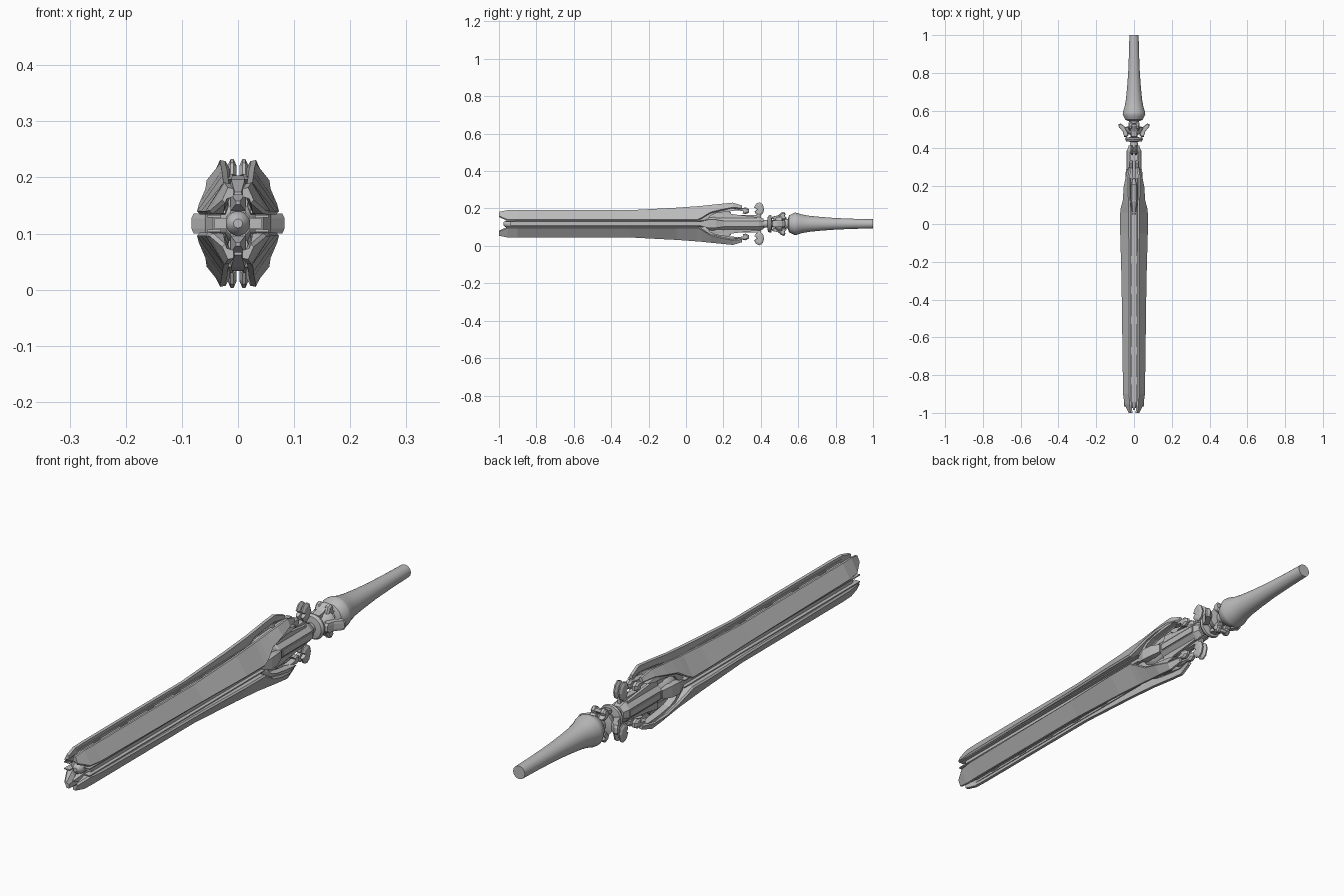
import bpy, bmesh, math
from mathutils import Vector

C = 0.118  # height of the long axis
grey = bpy.data.materials.new("steel grey")
grey.diffuse_color = (0.5, 0.5, 0.5, 1)


def loft(name, rings, flips=((1, 1),), smooth=False):
    """Skin closed rings of (x, y, height from axis); copy per (x, z) flip."""
    bm = bmesh.new()
    for fx, fz in flips:
        vs = [[bm.verts.new((x * fx, y, C + z * fz)) for x, y, z in r] for r in rings]
        n = len(rings[0])
        for a, b in zip(vs, vs[1:]):
            for i in range(n):
                j = (i + 1) % n
                bm.faces.new((a[i], a[j], b[j], b[i]))
        bm.faces.new(vs[0][::-1])
        bm.faces.new(vs[-1])
    bmesh.ops.recalc_face_normals(bm, faces=bm.faces)
    me = bpy.data.meshes.new(name)
    bm.to_mesh(me)
    bm.free()
    me.materials.append(grey)
    ob = bpy.data.objects.new(name, me)
    bpy.context.collection.objects.link(ob)
    if smooth:
        bpy.ops.object.select_all(action='DESELECT')
        ob.select_set(True)
        bpy.context.view_layer.objects.active = ob
        bpy.ops.object.shade_smooth_by_angle(angle=math.radians(35))
    return ob


def lathe(name, profile, n=24, sx=1.0, smooth=True):
    """Turn (y, radius) points about the long axis."""
    return loft(name, [[(r * sx * math.cos(2 * math.pi * (i + .5) / n), y,
                         r * math.sin(2 * math.pi * (i + .5) / n)) for i in range(n)]
                       for y, r in profile], smooth=smooth)


def bar(name, x0, x1, y0, y1, z0, z1, flips=((1, 1),)):
    return loft(name, [[(x0, y, z0), (x1, y, z0), (x1, y, z1), (x0, y, z1)]
                       for y in (y0, y1)], flips)


def side_plate(name, pts, x0, x1, flips, bevel=0.006):
    """Outline in (y, z), spanning x0..x1 with softened rims."""
    cy = sum(p[0] for p in pts) / len(pts)
    cz = sum(p[1] for p in pts) / len(pts)

    def ring(x, s):
        return [(x, cy + (y - cy) * s, cz + (z - cz) * s) for y, z in pts]
    return loft(name, [ring(x0, .7), ring(x0 + bevel, 1), ring(x1 - bevel, 1), ring(x1, .7)], flips)


QUAD = [(1, 1), (-1, 1), (1, -1), (-1, -1)]
VERT = [(1, 1), (1, -1)]
HORZ = [(1, 1), (-1, 1)]

# Four long blade panels: y, top x, top z, outer x, outer z, inner x, inner z
stations = [
    (-1.00, .018, .064, .028, .042, .020, .044),
    (-.955, .024, .073, .050, .023, .026, .018),
    (-.90, .026, .073, .058, .022, .030, .016),
    (-.30, .026, .073, .066, .022, .030, .016),
    (-.05, .028, .086, .073, .022, .032, .016),
    (.06, .029, .094, .073, .022, .034, .016),
    (.085, .029, .096, .070, .034, .034, .030),
    (.13, .030, .101, .058, .062, .036, .056),
    (.19, .032, .107, .056, .077, .036, .068),
    (.25, .032, .113, .044, .088, .026, .078),
    (.30, .024, .098, .030, .084, .020, .078),
]
panel = []
for y, tx, tz, ox, oz, ix, iz in stations:
    panel.append([(tx - .010, y, tz - .002), (tx, y, tz), (ox, y, oz),
                  (ox - .005, y, oz - .006), (ix, y, iz), (tx - .010, y, max(tz - .025, iz + .004))])
loft("blade_panel", panel, QUAD)

# Core with recessed channel floors and rails
lathe("core_rod", [(-.975, .008), (-.965, .018), (-.95, .022), (.2, .022)], 16)
bar("channel_floor_side", -.042, .042, -.94, .09, -.010, .010)
bar("channel_floor_top", -.013, .013, -.94, .20, -.052, .052)
bar("side_rail", .030, .054, -.965, .085, .011, .015, QUAD)
bar("top_rail", .013, .017, -.95, .24, .030, .060, QUAD)
loft("core_tip", [[(-.004, -.985, .034), (.004, -.985, .034), (.004, -.985, .040), (-.004, -.985, .040)],
                  [(-.013, -.94, .022), (.013, -.94, .022), (.013, -.94, .052), (-.013, -.94, .052)]], VERT)

# Slots along the top channels
for k in range(5):
    y = -.85 + .16 * k
    bar("channel_slot_%d" % k, .009, .013, y, y + .04, .052, .055, QUAD)

# Raised spine at the back of the top channels
loft("channel_spine", [[(-w, y, .04), (w, y, .04), (w * .6, y, z), (-w * .6, y, z)]
                       for y, w, z in ((.05, .010, .056), (.12, .020, .078), (.21, .018, .085), (.24, .01, .06))], VERT)

# Socket where the blades meet the hub
lathe("socket_ring", [(.09, .024), (.11, .038), (.15, .040), (.17, .034), (.20, .034)], 16)
loft("socket_clip", [[(.03, y, -h), (x, y, -h), (x, y, h), (.03, y, h)]
                     for y, x, h in ((.08, .045, .012), (.12, .058, .022), (.16, .055, .022), (.20, .042, .016))], HORZ)
side_plate("socket_arch", [(.075, .018), (.10, .050), (.15, .072), (.24, .084), (.29, .075),
                           (.24, .070), (.16, .058), (.115, .038), (.10, .016)], .018, .046, QUAD, .004)

# Faceted hub with inset side plates
lathe("hub", [(.18, .028), (.20, .040), (.39, .040), (.415, .030)], 8, smooth=False)
bar("hub_side_plate", .034, .041, .21, .39, -.012, .012, HORZ)
bar("hub_top_plate", -.010, .010, .21, .39, .034, .046, VERT)
loft("hub_rib", [[(.010, y, .03), (.022, y, .03), (.020, y, z), (.010, y, z)]
                 for y, z in ((.20, .06), (.26, .05), (.38, .036))], QUAD)

# Curled knobs and petals above and below the hub
side_plate("knob", [(.24, .078), (.29, .082), (.32, .088), (.338, .078), (.338, .062),
                    (.32, .052), (.303, .056), (.31, .066), (.29, .070)], .004, .026, QUAD)
side_plate("petal", [(.375, .050), (.395, .044), (.412, .056), (.418, .078), (.410, .104),
                     (.395, .115), (.375, .108), (.364, .088), (.380, .076), (.366, .066)], .003, .018, QUAD, .005)
bar("petal_stem", -.006, .006, .385, .402, .025, .055, VERT)

# Neck with two collars
lathe("neck", [(.40, .024), (.43, .020), (.47, .020), (.50, .026), (.56, .026), (.58, .035)], 16)
lathe("front_collar", [(.435, .022), (.438, .042), (.448, .048), (.456, .046), (.460, .024)], 20)
lathe("flared_collar", [(.475, .024), (.485, .036), (.50, .044), (.512, .046), (.518, .024)], 20, 1.15)


# Crescent horns around the flared collar
def horn(name, size, half, flips, upright):
    pts = [(.040, .458), (.052, .462), (.060, .490), (.083, .518), (.083, .528),
           (.070, .532), (.058, .522), (.045, .512), (.030, .500), (.030, .470)]
    rings = []
    for w, s in ((-half, .85), (-half * .5, 1), (half * .5, 1), (half, .85)):
        ring = []
        for r, y in pts:
            r, y = (.055 + (r - .055) * s) * size, .5 + (y - .5) * s
            ring.append((w, y, r) if upright else (r, y, w))
        rings.append(ring)
    loft(name, rings, flips)


horn("side_horn", 1.0, .018, HORZ, False)
horn("upright_horn", .74, .016, VERT, True)
side_plate("claw", [(.492, .030), (.505, .058), (.520, .064), (.532, .052), (.528, .040),
                    (.540, .030), (.525, .020)], .008, .030, QUAD)

# Flared tapering handle
lathe("handle", [(.545, .030), (.552, .046), (.565, .052), (.580, .060), (.592, .059), (.62, .050),
                 (.66, .043), (.72, .037), (.80, .031), (.90, .027), (1.0, .0245)], 32)
